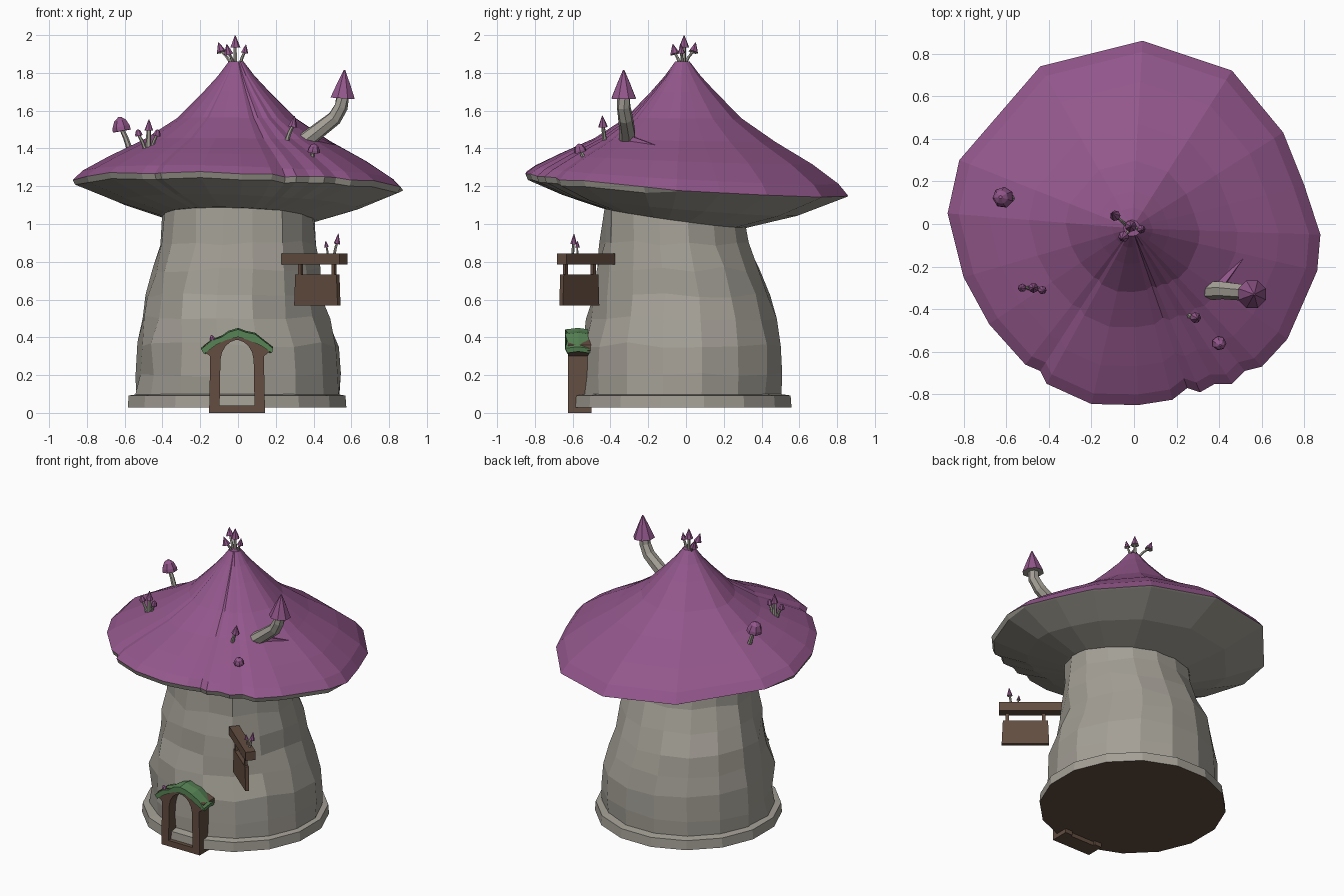
import bpy, bmesh, math, random
from mathutils import Vector, Matrix

if "Cube" in bpy.data.objects:
    bpy.data.objects.remove(bpy.data.objects["Cube"])

random.seed(4)


def mat(name, r, g, b):
    m = bpy.data.materials.new(name)
    m.diffuse_color = (r, g, b, 1)
    m.use_nodes = True
    m.node_tree.nodes["Principled BSDF"].inputs["Base Color"].default_value = m.diffuse_color
    return m


PURPLE = mat("purple cap", 0.29, 0.095, 0.26)
STONE = mat("pale stalk", 0.37, 0.35, 0.305)
WOOD = mat("brown wood", 0.125, 0.075, 0.052)
LEAF = mat("green leaf", 0.095, 0.23, 0.09)


def finish(bm, name, mats):
    bmesh.ops.recalc_face_normals(bm, faces=bm.faces)
    me = bpy.data.meshes.new(name)
    bm.to_mesh(me)
    bm.free()
    for m in mats:
        me.materials.append(m)
    ob = bpy.data.objects.new(name, me)
    bpy.context.collection.objects.link(ob)
    return ob


def loft(name, rings, mats, band_mat=lambda i: 0, start=0, end=0):
    """Skin closed rings of points; band_mat gives the material of each band."""
    bm = bmesh.new()
    vs = [[bm.verts.new(p) for p in ring] for ring in rings]
    n = len(rings[0])
    for i in range(len(vs) - 1):
        for j in range(n):
            k = (j + 1) % n
            f = bm.faces.new((vs[i][j], vs[i][k], vs[i + 1][k], vs[i + 1][j]))
            f.material_index = band_mat(i)
    bm.faces.new(vs[0][::-1]).material_index = start
    bm.faces.new(vs[-1]).material_index = end
    return finish(bm, name, mats)


def circle(c, r, n, rot=None):
    pts = [Vector((r * math.cos(2 * math.pi * (j + .5) / n),
                   r * math.sin(2 * math.pi * (j + .5) / n), 0)) for j in range(n)]
    return [Vector(c) + (rot @ p if rot else p) for p in pts]


def mushroom(name, path, stem_r, cap_r, cap_h, dome=False, sides=6):
    """Bent stem along a path with a pointed or domed cap on its end."""
    path = [Vector(p) for p in path]
    rings = []
    for i, p in enumerate(path):
        d = path[min(i + 1, len(path) - 1)] - path[max(i - 1, 0)]
        rot = d.to_track_quat('Z', 'Y').to_matrix()
        rings.append(circle(p, stem_r * (1.15 - 0.3 * i / (len(path) - 1)), sides, rot))
    loft(name + "_stem", rings, [STONE])
    d = (path[-1] - path[-2]).normalized()
    d = (d + Vector((0, 0, 1.5))).normalized()
    rot = d.to_track_quat('Z', 'Y').to_matrix()
    prof = [(1, 0), (.95, .3), (.65, .75), (.15, 1)] if dome else [(1, 0), (.55, .5), (.06, 1)]
    base = path[-1] - d * cap_h * .1
    rings = [circle(base + d * h * cap_h, r * cap_r, sides + 1, rot) for r, h in prof]
    loft(name + "_cap", rings, [PURPLE, STONE], start=1)


def prism(name, outline, y0, y1, m):
    """Extrude an x-z outline along y."""
    return loft(name, [[(x, y0, z) for x, z in outline], [(x, y1, z) for x, z in outline]], [m])


def box(name, c, size, m, angle=0, top=1.0):
    sx, sy, sz = (s / 2 for s in size)
    R = Matrix.Rotation(angle, 3, 'Z')
    corners = [(-1, -1), (1, -1), (1, 1), (-1, 1)]
    rings = [[Vector(c) + R @ Vector((a * sx * k, b * sy, h * sz)) for a, b in corners]
             for h, k in ((-1, 1), (1, top))]
    return loft(name, rings, [m])


# Stone plinth with a brown bottom
loft("base_ring", [circle((-.005, -.02, z - .0), r, 16) for z, r in
                   ((.028, .59), (.092, .585), (.10, .53))], [STONE, WOOD], start=1)

# Bulging stalk, slightly lumpy and leaning towards the front
stalk = []
for z, cx, cy, rx, ry in ((.08, 0, -.02, .55, .53), (.2, 0, -.02, .55, .535), (.36, 0, -.02, .54, .535),
                          (.5, -.015, -.02, .505, .505), (.62, -.02, -.02, .475, .47),
                          (.76, -.01, -.04, .445, .43), (.9, 0, -.06, .415, .395),
                          (1.1, 0, -.07, .405, .375)):
    ring = []
    for j in range(16):
        a = 2 * math.pi * (j + .5) / 16
        lump = random.uniform(-.025, .015) if math.sin(a) < .1 else random.uniform(-.006, .006)
        ring.append((cx + (rx + lump) * math.cos(a), cy + (ry + lump) * math.sin(a),
                     z + random.uniform(-.015, .015) * (z > .1)))
    stalk.append(ring)
loft("stalk", stalk, [STONE])

# Wide tilted cap: outline of the brim seen from above
rim = [(.04, .86), (.46, .72), (.70, .43), (.80, .18), (.875, -.05), (.86, -.22), (.72, -.54), (.60, -.67),
       (.52, -.69), (.46, -.75), (.38, -.75), (.31, -.79), (.25, -.77), (.18, -.825), (.02, -.85), (-.2, -.845),
       (-.41, -.75), (-.44, -.69), (-.51, -.66), (-.68, -.47), (-.80, -.25), (-.875, .05), (-.82, .3), (-.44, .74)]


def brim(x, y):
    return 1.205 - .035 * x - .065 * y


inner, middle, lip, edge = [], [], [], []
for x, y in rim:
    d = Vector((x, y, 0)).normalized()
    ix, iy = d.x * .41, -.07 + d.y * .39
    front = y < -.2
    drop = .024 if front or x < -.85 else .006
    wob = random.uniform(-.008, .008) if front else 0
    z = brim(x, y) + wob
    inner.append((ix, iy, 1.025 - .035 * ix - .14 * iy))
    mx, my = (ix + x) / 2, (iy + y) / 2
    middle.append((mx, my, (inner[-1][2] + brim(x, y)) / 2 - .02))
    lip.append((x * .985, y * .985, z - drop))
    edge.append((x, y, z + (.008 if front else 0)))
rings = [inner, middle, lip, edge]
for f, h in ((.94, 1.26), (.78, 1.345), (.56, 1.445), (.36, 1.56), (.2, 1.70), (.11, 1.785), (.045, 1.86)):
    rings.append([(x * f - .01 * (1 - f), y * f - .02 * (1 - f),
                   h + (brim(x, y) - 1.205) * f ** 3) for x, y in rim])
loft("mushroom_cap", rings, [PURPLE, STONE], band_mat=lambda i: 1 if i < 3 else 0, start=1)

# Fold in the cap beside the chimney
bm = bmesh.new()
v = [bm.verts.new(p) for p in ((.42, -.29, 1.465), (.58, -.07, 1.385), (.33, -.45, 1.40), (.28, -.2, 1.44))]
for t in ((0, 1, 2), (0, 2, 3), (0, 3, 1), (1, 3, 2)):
    bm.faces.new([v[i] for i in t])
finish(bm, "cap_fold", [PURPLE])

# Crooked chimney mushroom
mushroom("chimney", [(.34, -.31, 1.43), (.42, -.31, 1.49), (.51, -.32, 1.56), (.545, -.33, 1.62), (.555, -.33, 1.68)],
         .04, .07, .15, sides=7)

# Little mushrooms growing on the cap, sign and door
small = [
    ("left_mushroom", (-.575, .12, 1.40), (-.615, .125, 1.50), .014, .05, .075, True),
    ("cluster_left", (-.49, -.30, 1.39), (-.525, -.30, 1.47), .009, .02, .035, True),
    ("cluster_middle", (-.475, -.30, 1.38), (-.472, -.30, 1.50), .014, .024, .06, False),
    ("cluster_right", (-.46, -.30, 1.39), (-.43, -.31, 1.47), .009, .02, .035, True),
    ("right_mushroom", (.255, -.43, 1.43), (.29, -.44, 1.52), .011, .026, .06, False),
    ("low_mushroom", (.39, -.54, 1.34), (.40, -.56, 1.385), .011, .034, .045, True),
    ("tip_left", (-.03, -.01, 1.84), (-.09, .04, 1.915), .008, .026, .055, False),
    ("tip_front", (-.02, -.03, 1.84), (-.05, -.06, 1.905), .008, .026, .055, False),
    ("tip_middle", (-.015, -.01, 1.84), (-.015, -.01, 1.94), .01, .028, .065, False),
    ("tip_right", (.01, -.02, 1.84), (.035, -.025, 1.91), .008, .02, .045, False),
    ("sign_mushroom_tall", (.51, -.60, .84), (.525, -.595, .90), .007, .018, .055, False),
    ("sign_mushroom_short", (.475, -.575, .84), (.468, -.575, .88), .005, .013, .035, False),
    ("door_mushroom", (-.13, -.61, .37), (-.135, -.615, .39), .006, .015, .025, True),
]
for name, a, b, sr, cr, ch, dome in small:
    mid = (Vector(a) + Vector(b)) / 2 + Vector((0, 0, .008))
    mushroom(name, [a, mid, b], sr, cr, ch, dome)

# Arched wooden door frame built as one open arch
outer = [(.148, 0), (.142, .3), (.18, .33), (.175, .36), (.11, .395), (.05, .415)]
hole = [(.093, 0), (.088, .28), (.08, .32), (.06, .355), (.035, .375), (.01, .385)]
arch = ([(-x, z) for x, z in outer] + outer[::-1] + hole + [(-x, z) for x, z in hole[::-1]])
prism("door_frame", [(x - .005, z) for x, z in arch], -.625, -.50, WOOD)
box("door_sill", (-.005, -.57, .02), (.25, .11, .04), WOOD)

# Leafy door canopy
top = [(-.195, .345), (-.14, .39), (-.085, .41), (-.05, .435), (0, .45), (.04, .435), (.09, .425), (.14, .385), (.185, .35)]
under = [(.18, .325), (.12, .365), (.05, .395), (0, .41), (-.06, .395), (-.12, .365), (-.18, .32)]
leaf = top + under
loft("door_canopy", [[(x, -.64 + .012 * (i % 2), z - .008) for i, (x, z) in enumerate(leaf)],
                     [(x, -.57, z) for x, z in leaf],
                     [(x * .9, -.47, z - .015) for x, z in leaf]], [LEAF])

# Hanging sign on a beam pointing out diagonally
ANG = math.atan2(-.26, .31)
DIR = Vector((math.cos(ANG), math.sin(ANG), 0))
mid = Vector((.405, -.53, 0))
box("sign_beam", mid + Vector((0, 0, .815)), (.40, .065, .06), WOOD, ANG)
plate = Vector((.42, -.565, 0))
box("sign_board", plate + Vector((0, 0, .65)), (.30, .025, .165), WOOD, ANG, top=.95)
for side, s in (("inner", -1), ("outer", 1)):
    box("sign_hanger_" + side, plate + DIR * s * .115 + Vector((0, 0, .76)), (.02, .018, .08), WOOD, ANG)
